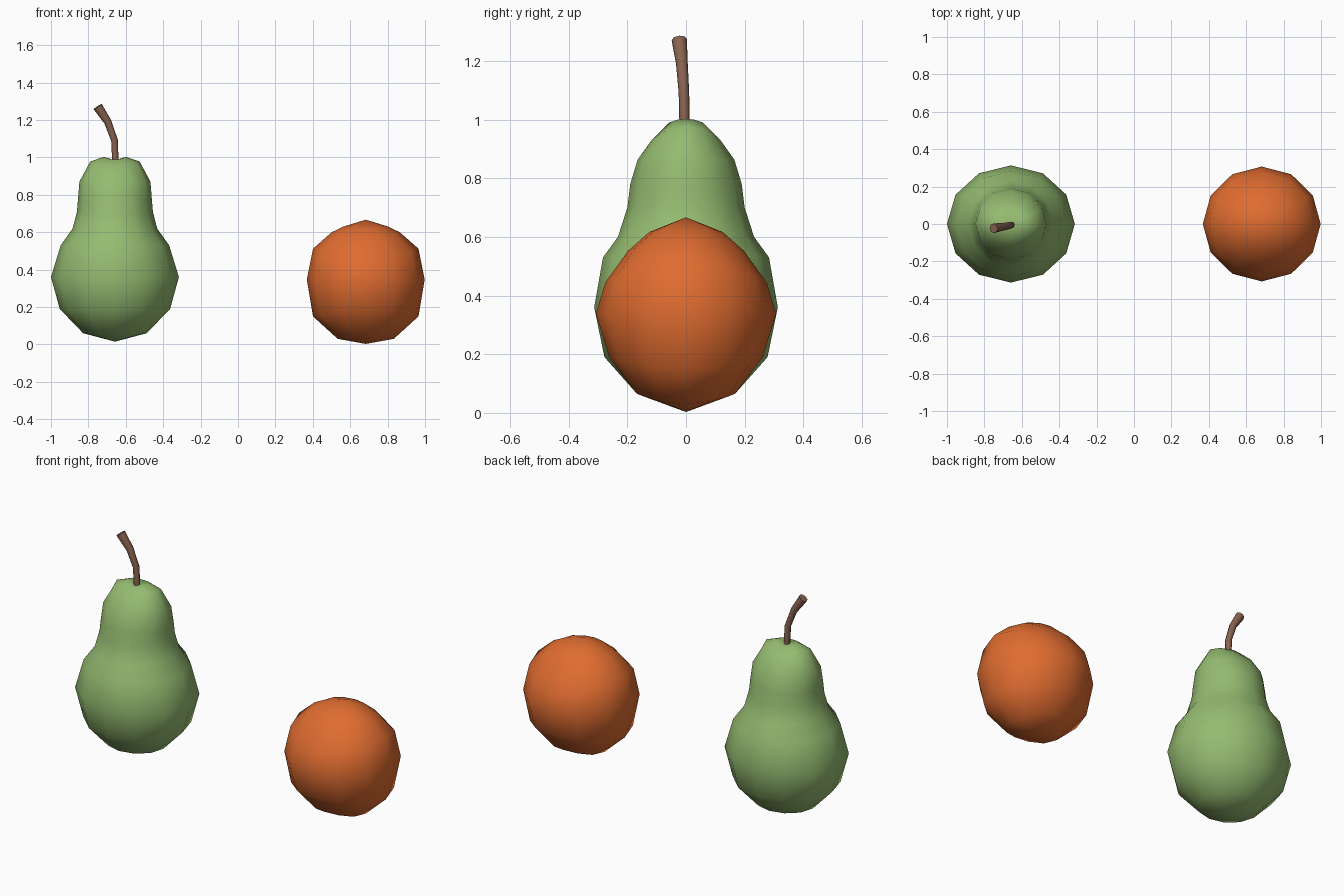
import bpy, bmesh, math
from mathutils import Vector

if "Cube" in bpy.data.objects:
    bpy.data.objects.remove(bpy.data.objects["Cube"])


def material(name, rgb):
    m = bpy.data.materials.new(name)
    m.diffuse_color = (*rgb, 1)
    m.use_nodes = True
    m.node_tree.nodes["Principled BSDF"].inputs["Base Color"].default_value = m.diffuse_color
    return m


def skin(name, rings, start, end, mat):
    """Bridge equal-sized rings of points and close both ends with a fan."""
    bm = bmesh.new()
    loops = [[bm.verts.new(p) for p in r] for r in rings]
    n = len(loops[0])
    for a, b in zip(loops, loops[1:]):
        for i in range(n):
            j = (i + 1) % n
            bm.faces.new((a[i], a[j], b[j], b[i]))
    for loop, tip in ((loops[0], start), (loops[-1], end)):
        v = bm.verts.new(tip)
        for i in range(n):
            bm.faces.new((loop[i], loop[(i + 1) % n], v))
    bmesh.ops.recalc_face_normals(bm, faces=bm.faces)
    me = bpy.data.meshes.new(name)
    bm.to_mesh(me)
    bm.free()
    me.materials.append(mat)
    ob = bpy.data.objects.new(name, me)
    bpy.context.collection.objects.link(ob)
    bpy.context.view_layer.objects.active = ob
    ob.select_set(True)
    bpy.ops.object.shade_smooth_by_angle(angle=math.radians(60))
    ob.select_set(False)
    return ob


def fruit(name, cx, profile, bottom, top, mat, sides=12):
    """Profile rows: x radius, z on the x axis, y radius, z on the y axis."""
    rings = []
    for rx, zx, ry, zy in profile:
        ring = []
        for i in range(sides):
            t = 2 * math.pi * i / sides
            c, s = math.cos(t), math.sin(t)
            ring.append((cx + rx * c, ry * s, zx * c * c + zy * s * s))
        rings.append(ring)
    return skin(name, rings, (cx, 0, bottom), (cx, 0, top), mat)


green = material("pear green", (0.30, 0.50, 0.165))
orange = material("orange peel", (0.74, 0.15, 0.03))
brown = material("stem brown", (0.25, 0.125, 0.08))

# Pear: round belly, narrow neck, dimpled crown
fruit("pear_body", -0.658, [
    (0.17, 0.06, 0.167, 0.065),
    (0.295, 0.19, 0.278, 0.19),
    (0.342, 0.36, 0.313, 0.36),
    (0.29, 0.53, 0.283, 0.53),
    (0.226, 0.62, 0.232, 0.60),
    (0.203, 0.71, 0.20, 0.70),
    (0.198, 0.77, 0.19, 0.78),
    (0.19, 0.87, 0.165, 0.863),
    (0.132, 0.978, 0.116, 0.932),
    (0.06, 1.003, 0.06, 0.988),
], 0.015, 0.985, green)

# Orange: slightly squarish ball
fruit("orange_fruit", 0.683, [
    (0.15, 0.03, 0.167, 0.065),
    (0.282, 0.15, 0.262, 0.19),
    (0.315, 0.348, 0.307, 0.338),
    (0.282, 0.512, 0.275, 0.445),
    (0.182, 0.60, 0.198, 0.552),
    (0.12, 0.63, 0.125, 0.617),
], 0.003, 0.667, orange)

# Stem: bent tapering tube, wider at the cut end
path = [(-0.655, -0.005, 0.96, 0.017), (-0.66, -0.007, 1.09, 0.018),
        (-0.696, -0.014, 1.19, 0.02), (-0.75, -0.023, 1.272, 0.026)]
pts = [Vector(p[:3]) for p in path]
rings = []
for k, p in enumerate(pts):
    d = (pts[min(k + 1, 3)] - pts[max(k - 1, 0)]).normalized()
    u = Vector((0, 1, 0)).cross(d).normalized()
    v = d.cross(u)
    r = path[k][3]
    rings.append([p + r * (u * math.cos(a) + v * math.sin(a))
                  for a in (math.tau * i / 8 for i in range(8))])
skin("pear_stem", rings, pts[0], pts[-1], brown)
